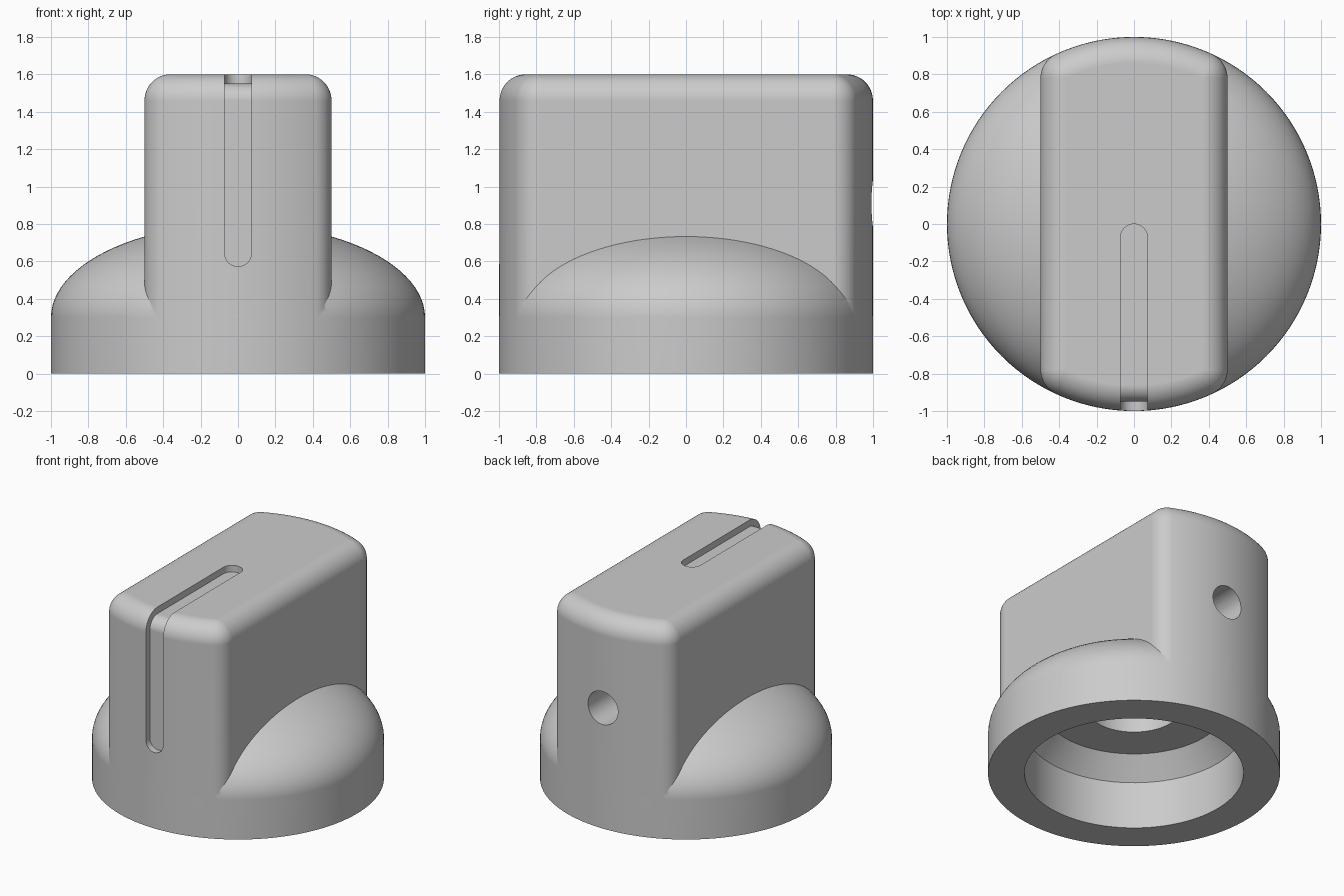
import bpy, bmesh
from math import sin, cos, pi, atan2, sqrt, radians
from mathutils import Vector

cube = bpy.data.objects.get("Cube")
if cube:
    bpy.data.objects.remove(cube)

grey = bpy.data.materials.new("grey_plastic")
grey.use_nodes = True
colour = (0.6, 0.6, 0.6, 1)
grey.diffuse_color = colour
grey.node_tree.nodes["Principled BSDF"].inputs["Base Color"].default_value = colour


def loft(name, rings):
    """Closed solid through equal-length rings of points, capped at both ends."""
    bm = bmesh.new()
    loops = [[bm.verts.new(p) for p in ring] for ring in rings]
    n = len(loops[0])
    for a, b in zip(loops, loops[1:]):
        for i in range(n):
            j = (i + 1) % n
            bm.faces.new((a[i], a[j], b[j], b[i]))
    bm.faces.new(loops[0])
    bm.faces.new(loops[-1])
    bmesh.ops.recalc_face_normals(bm, faces=bm.faces)
    mesh = bpy.data.meshes.new(name)
    bm.to_mesh(mesh)
    bm.free()
    mesh.materials.append(grey)
    ob = bpy.data.objects.new(name, mesh)
    bpy.context.collection.objects.link(ob)
    return ob


def lathe(name, profile, n=128):
    return loft(name, [[Vector((r * cos(2 * pi * i / n), r * sin(2 * pi * i / n), z))
                        for i in range(n)] for r, z in profile])


def combine(body, tool, operation):
    """Apply one boolean to the body and discard the tool."""
    mod = body.modifiers.new(operation.lower(), 'BOOLEAN')
    mod.object, mod.operation, mod.solver = tool, operation, 'EXACT'
    bpy.context.view_layer.objects.active = body
    bpy.ops.object.modifier_apply(modifier=mod.name)
    bpy.data.objects.remove(tool)


# Round base with an elliptical dome
WALL, DOME = 0.3, 0.5
steps = [pi / 2 * i / 24 for i in range(24)]
knob = lathe("knob", [(1, 0)] + [(cos(t), WALL + DOME * sin(t)) for t in steps]
             + [(0.02, WALL + DOME)])

# Grip: a slab with curved ends, every upright and top edge rounded
HALF, R, FILLET, TOP = 0.5, 0.9993, 0.14, 1.6
cx = HALF - FILLET
cy = sqrt((R - FILLET) ** 2 - cx ** 2)
turn = atan2(cy, cx)


def grip_ring(inset, z):
    quarter = []
    for i in range(13):
        a = turn * i / 12
        quarter.append((cx + (FILLET - inset) * cos(a), cy + (FILLET - inset) * sin(a)))
    for i in range(1, 13):
        a = turn + (pi / 2 - turn) * i / 12
        quarter.append(((R - inset) * cos(a), (R - inset) * sin(a)))
    half = quarter + [(-x, y) for x, y in quarter[-2::-1]]
    return [Vector((x, y, z)) for x, y in half + [(-x, -y) for x, y in half]]


rings = [grip_ring(0, 0.2), grip_ring(0, TOP - FILLET)]
for i in range(1, 13):
    a = pi / 2 * i / 12
    # stop just short of the full inset so the corner points stay distinct
    rings.append(grip_ring((FILLET - 0.002) * (1 - cos(a)), TOP - FILLET * (1 - sin(a))))
combine(knob, loft("grip", rings), 'UNION')

# Stepped cavity underneath with the shaft hole
combine(knob, lathe("cavity", [(0.75, -0.1), (0.75, 0.357), (0.62, 0.51),
                               (0.32, 0.51), (0.32, 1.2)], 96), 'DIFFERENCE')


# Set screw hole through the back into the shaft hole, and round slot ends
def rod(name, radius, start, end):
    start, end = Vector(start), Vector(end)
    axis = (end - start).normalized()
    u = axis.orthogonal().normalized()
    v = axis.cross(u)
    return loft(name, [[c + radius * (u * cos(2 * pi * i / 48) + v * sin(2 * pi * i / 48))
                        for i in range(48)] for c in (start, end)])


combine(knob, rod("screw_hole", 0.125, (0, 0.2, 0.91), (0, 1.2, 0.91)), 'DIFFERENCE')

# Pointer slot running up the front and back along the top
W, DEPTH = 0.072, 0.05
low, back = 0.645, -W
bend = FILLET - DEPTH
floor = [(-1 + DEPTH, low)]
for i in range(13):
    a = pi / 2 * i / 12
    floor.append((-1 + FILLET - bend * cos(a), TOP - FILLET + bend * sin(a)))
floor += [(back, TOP - DEPTH), (back, 1.8), (-1.2, 1.8), (-1.2, low)]
combine(knob, loft("slot", [[Vector((x, y, z)) for y, z in floor] for x in (-W, W)]),
        'DIFFERENCE')
combine(knob, rod("slot_front_end", W, (0, -1.2, low), (0, -1 + DEPTH, low)), 'DIFFERENCE')
combine(knob, rod("slot_top_end", W, (0, back, TOP - DEPTH), (0, back, 1.8)), 'DIFFERENCE')

# Smooth shading with crisp cut edges
for o in bpy.context.selected_objects:
    o.select_set(False)
knob.select_set(True)
bpy.context.view_layer.objects.active = knob
bpy.ops.object.shade_smooth_by_angle(angle=radians(25))
normals = knob.modifiers.new("weighted_normals", 'WEIGHTED_NORMAL')
normals.keep_sharp = True
